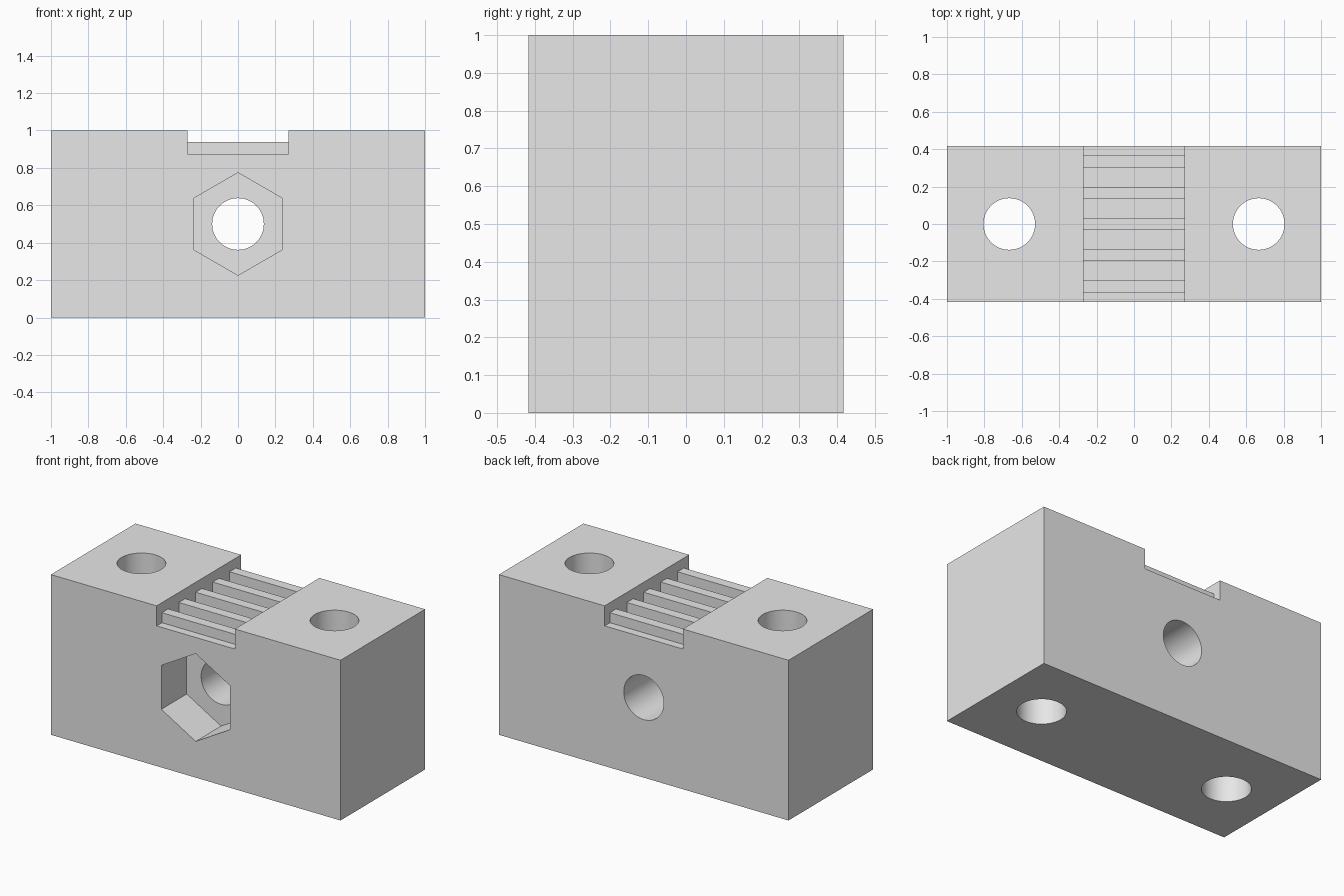
import bpy
import math

if "Cube" in bpy.data.objects:
    bpy.data.objects.remove(bpy.data.objects["Cube"], do_unlink=True)

LENGTH, DEPTH, HEIGHT = 2.0, 0.834, 1.0
HOLE_R = 0.138
SLOT_W, SLOT_FLOOR = 0.54, 0.875
PITCH, RIDGE_W, RIDGE_TOP = 0.167, 0.0625, 0.9375

grey = bpy.data.materials.new("plain grey")
grey.use_nodes = True
grey.diffuse_color = (0.8, 0.8, 0.8, 1)
grey.node_tree.nodes["Principled BSDF"].inputs["Base Color"].default_value = (0.8, 0.8, 0.8, 1)


def box(name, size, centre):
    bpy.ops.mesh.primitive_cube_add(size=1, location=centre)
    ob = bpy.context.object
    ob.name = name
    ob.scale = size
    bpy.ops.object.transform_apply(location=True, rotation=True, scale=True)
    ob.data.materials.append(grey)
    return ob


def prism(name, sides, radius, length, centre, rotation=(0, 0, 0)):
    bpy.ops.mesh.primitive_cylinder_add(vertices=sides, radius=radius, depth=length,
                                        location=centre, rotation=rotation)
    ob = bpy.context.object
    ob.name = name
    bpy.ops.object.transform_apply(location=True, rotation=True, scale=True)
    ob.data.materials.append(grey)
    return ob


def cut(target, cutter):
    mod = target.modifiers.new(cutter.name, "BOOLEAN")
    mod.operation = "DIFFERENCE"
    mod.solver = "EXACT"
    mod.object = cutter
    bpy.context.view_layer.objects.active = target
    bpy.ops.object.modifier_apply(modifier=mod.name)
    bpy.data.objects.remove(cutter, do_unlink=True)


# Solid block
block = box("clamp_block", (LENGTH, DEPTH, HEIGHT), (0, 0, HEIGHT / 2))

# Belt slot across the top
cut(block, box("slot_cutter", (SLOT_W, 1.2, 0.5), (0, 0, SLOT_FLOOR + 0.25)))

# Vertical mounting holes
for x in (-2 / 3, 2 / 3):
    cut(block, prism("mounting_hole_cutter", 64, HOLE_R, 1.4, (x, 0, 0.5)))

# Cross bolt hole and the nut pocket on the front
lay_back = (math.pi / 2, 0, 0)
cut(block, prism("bolt_hole_cutter", 64, HOLE_R, 1.4, (0, 0, 0.5), lay_back))
cut(block, prism("nut_pocket_cutter", 6, 0.274, 0.5, (0, -DEPTH / 2, 0.5), lay_back))

# Smooth hole walls, crisp edges
bpy.ops.object.select_all(action="DESELECT")
block.select_set(True)
bpy.context.view_layer.objects.active = block
bpy.ops.object.shade_smooth_by_angle(angle=math.radians(30))

# Ridges that grip the belt
for i in range(-2, 3):
    ridge = box(f"belt_ridge_{i + 3}", (SLOT_W, RIDGE_W, RIDGE_TOP - SLOT_FLOOR),
                (0, i * PITCH, (RIDGE_TOP + SLOT_FLOOR) / 2))
